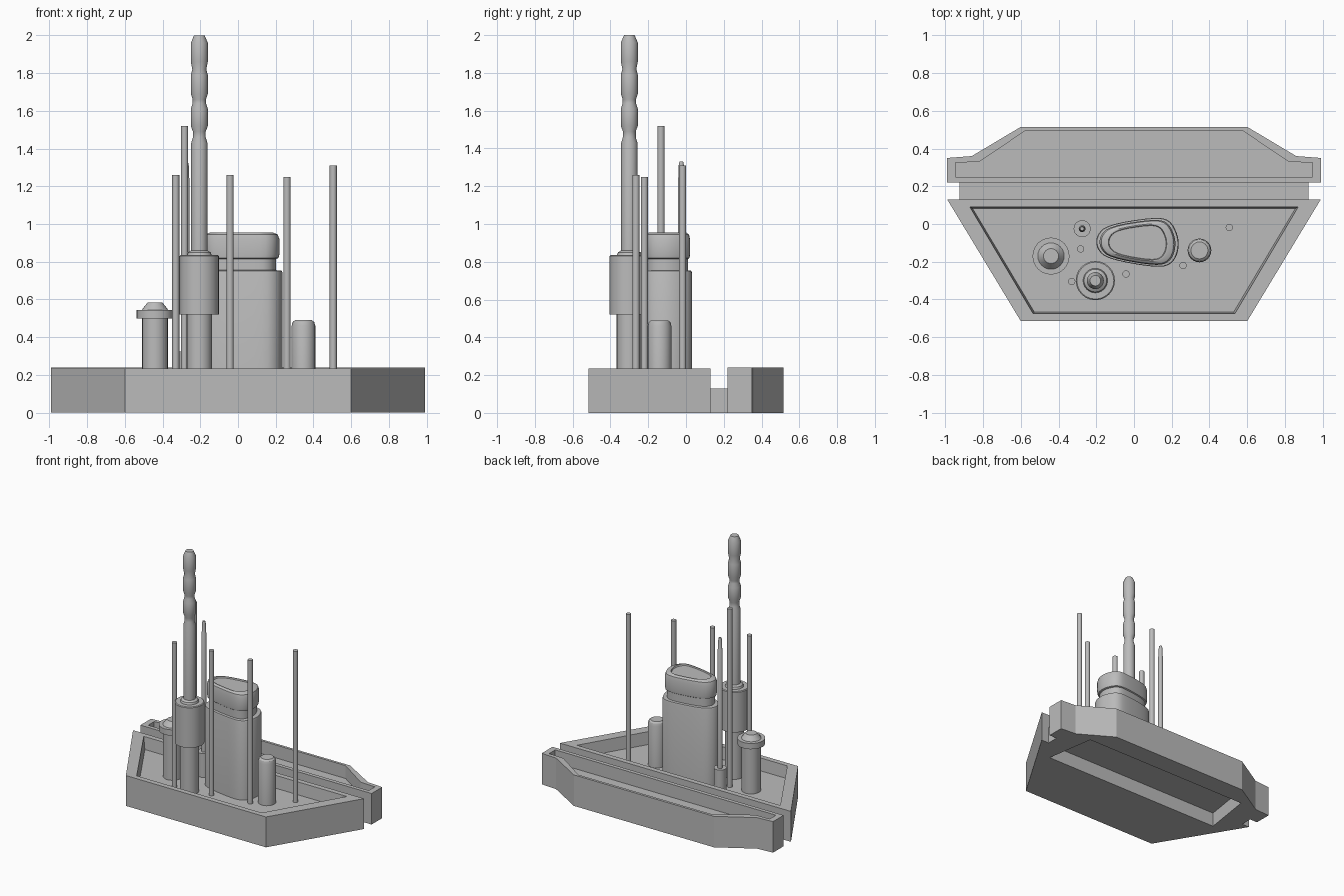
import bpy
import bmesh
from math import cos, sin, pi, radians

default = bpy.data.objects.get("Cube")
if default:
    bpy.data.objects.remove(default, do_unlink=True)

GREY = (0.5, 0.5, 0.5, 1.0)
grey = bpy.data.materials.new("plain_grey")
grey.use_nodes = True
grey.diffuse_color = GREY
grey.node_tree.nodes["Principled BSDF"].inputs["Base Color"].default_value = GREY


def activate(obj):
    bpy.ops.object.select_all(action="DESELECT")
    obj.select_set(True)
    bpy.context.view_layer.objects.active = obj


def loft(name, rings, smooth=False):
    """Skin a stack of (outline, height) rings and cap both ends."""
    bm = bmesh.new()
    loops = [[bm.verts.new((x, y, z)) for x, y in pts] for pts, z in rings]
    for low, high in zip(loops, loops[1:]):
        n = len(low)
        for i in range(n):
            j = (i + 1) % n
            bm.faces.new((low[i], low[j], high[j], high[i]))
    bm.faces.new(loops[0][::-1])
    bm.faces.new(loops[-1])
    bmesh.ops.recalc_face_normals(bm, faces=bm.faces[:])
    mesh = bpy.data.meshes.new(name)
    bm.to_mesh(mesh)
    bm.free()
    mesh.materials.append(grey)
    obj = bpy.data.objects.new(name, mesh)
    bpy.context.collection.objects.link(obj)
    if smooth:
        activate(obj)
        bpy.ops.object.shade_smooth_by_angle(angle=radians(30))
    return obj


def turned(name, x, y, profile, sides=24):
    """Round part from (radius, height) pairs."""
    def circle(r):
        return [(x + r * cos(2 * pi * i / sides), y + r * sin(2 * pi * i / sides))
                for i in range(sides)]
    return loft(name, [(circle(r), z) for r, z in profile], True)


def mirrored(half):
    """Complete a right-hand half outline across x = 0."""
    return half + [(-x, y) for x, y in reversed(half)]


FLOOR = 0.14

# Two trays and the low bridge between them
front_outer = mirrored([(0.6, -0.515), (0.99, 0.13)])
front_inner = mirrored([(0.535, -0.475), (0.87, 0.09)])
front_floor = mirrored([(0.528, -0.467), (0.855, 0.082)])
back_outer = mirrored([(0.99, 0.22), (0.99, 0.35), (0.86, 0.36), (0.6, 0.515)])
back_inner = mirrored([(0.945, 0.25), (0.945, 0.325), (0.82, 0.33), (0.575, 0.495)])
bridge_outline = mirrored([(0.925, 0.11), (0.925, 0.24)])

bases = [
    loft("front_tray", [(front_outer, 0), (front_outer, 0.235),
                        (front_inner, 0.235), (front_floor, FLOOR)]),
    loft("back_tray", [(back_outer, 0), (back_outer, 0.24),
                       (back_inner, 0.24), (back_inner, FLOOR)]),
    loft("tray_bridge", [(bridge_outline, 0), (bridge_outline, 0.13)]),
]

# Shared hollow in the underside
hollow = mirrored([(0.78, -0.03), (0.72, 0.36)])
cutter = loft("underside_cutter", [(hollow, -0.1), (hollow, 0.11)])
cutter.hide_render = True
for base in bases:
    cut = base.modifiers.new("hollow", "BOOLEAN")
    cut.operation = "DIFFERENCE"
    cut.solver = "EXACT"
    cut.object = cutter
    activate(base)
    bpy.ops.object.modifier_apply(modifier=cut.name)
bpy.data.objects.remove(cutter, do_unlink=True)

# Tall mast with collar and waisted upper shaft
turned("tall_mast", -0.205, -0.3, [
    (0.067, FLOOR), (0.067, 0.52), (0.104, 0.52), (0.104, 0.83), (0.098, 0.835),
    (0.065, 0.835), (0.06, 0.85), (0.043, 0.86), (0.043, 1.43), (0.034, 1.46),
    (0.034, 1.49), (0.045, 1.52), (0.045, 1.61), (0.035, 1.64), (0.035, 1.66),
    (0.045, 1.69), (0.045, 1.79), (0.037, 1.82), (0.045, 1.86), (0.045, 1.96),
    (0.028, 2.0)])

# Short flanged post, domed post and plain rods
turned("flanged_post", -0.44, -0.17, [
    (0.068, FLOOR), (0.068, 0.5), (0.098, 0.5), (0.098, 0.545), (0.07, 0.545),
    (0.04, 0.583)])
turned("domed_post", 0.347, -0.14, [
    (0.063, FLOOR), (0.063, 0.46), (0.057, 0.48), (0.045, 0.49)])
turned("stepped_rod", -0.275, -0.025, [
    (0.045, FLOOR), (0.045, 0.325), (0.018, 0.325), (0.018, 1.24), (0.014, 1.25),
    (0.014, 1.31), (0.01, 1.33)])
rods = [(-0.33, -0.305, 1.26), (-0.283, -0.132, 1.52), (-0.042, -0.265, 1.26),
        (0.26, -0.22, 1.25), (0.505, -0.018, 1.31)]
for number, (x, y, top) in enumerate(rods, 1):
    turned(f"rod_{number}", x, y, [(0.019, FLOOR), (0.019, top)], 16)

# Teardrop tower: rounded outline scaled about its centre at each height
outline = [(-0.2, -0.13), (-0.2, -0.06), (-0.14, -0.003), (0.1, 0.036),
           (0.19, 0.025), (0.235, -0.06), (0.238, -0.14), (0.205, -0.21),
           (0.13, -0.234), (-0.14, -0.187)]
for _ in range(2):
    rounded = []
    for (ax, ay), (bx, by) in zip(outline, outline[1:] + outline[:1]):
        rounded += [(ax + (bx - ax) * t, ay + (by - ay) * t) for t in (0.25, 0.75)]
    outline = rounded
CX, CY = 0.02, -0.1


def tower_ring(scale):
    return [(CX + (x - CX) * scale, CY + (y - CY) * scale) for x, y in outline]


def tower(name, profile):
    return loft(name, [(tower_ring(s), z) for s, z in profile], True)


tower("tower_body", [(1, FLOOR), (1, 0.74), (0.98, 0.752), (0.84, 0.755)])
tower("tower_neck", [(0.84, 0.74), (0.84, 0.83)])
tower("tower_cap", [(0.84, 0.815), (0.9, 0.82), (0.92, 0.84), (0.92, 0.92),
                    (0.88, 0.944), (0.76, 0.955), (0.71, 0.955), (0.69, 0.945)])
